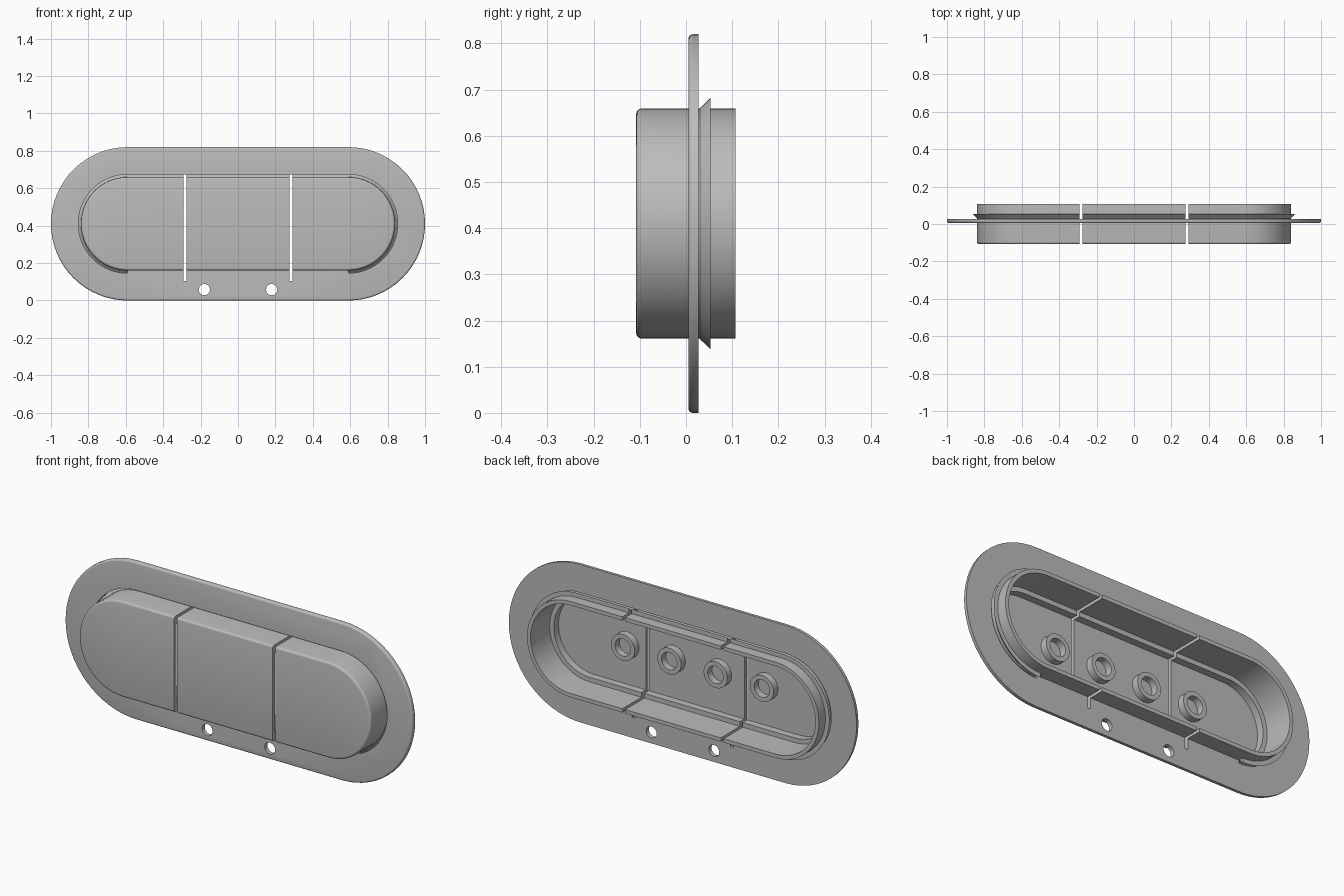
import bpy, bmesh, math
from mathutils import Matrix

if "Cube" in bpy.data.objects:
    bpy.data.objects.remove(bpy.data.objects["Cube"], do_unlink=True)

MID_Z = 0.41     # height of the centre line
HALF = 0.59      # half length of the straight edges
STEPS = 32       # segments per rounded end

grey = bpy.data.materials.new("plain_grey")
grey.use_nodes = True
grey.diffuse_color = (0.5, 0.5, 0.5, 1)
grey.node_tree.nodes["Principled BSDF"].inputs["Base Color"].default_value = (0.5, 0.5, 0.5, 1)


def finish(name, bm):
    bmesh.ops.remove_doubles(bm, verts=bm.verts, dist=0.0001)
    bmesh.ops.recalc_face_normals(bm, faces=bm.faces)
    mesh = bpy.data.meshes.new(name)
    bm.to_mesh(mesh)
    bm.free()
    mesh.materials.append(grey)
    obj = bpy.data.objects.new(name, mesh)
    bpy.context.collection.objects.link(obj)
    return obj


def capsule(r, half):
    """Outline from the lower right, over the top, to the lower left."""
    pts = []
    for side, start in ((1, -90), (-1, 90)):
        for i in range(STEPS + 1):
            a = math.radians(start + 180 * i / STEPS)
            pts.append((side * half + r * math.cos(a), MID_Z + r * math.sin(a)))
    return pts


def sweep(name, section, half=HALF, x=0, around=True, ring=False):
    """Sweep a (radius, y) section round a capsule outline.
    around closes the outline; ring closes the section instead of capping it."""
    bm = bmesh.new()
    loops = [[bm.verts.new((px + x, y, pz)) for px, pz in capsule(r, half)]
             for r, y in section]
    n = len(loops[0])
    pairs = list(zip(loops, loops[1:]))
    if ring:
        pairs.append((loops[-1], loops[0]))
    for a, b in pairs:
        for i in range(n if around else n - 1):
            j = (i + 1) % n
            bm.faces.new((a[i], a[j], b[j], b[i]))
    if not ring:
        bm.faces.new(loops[0])
        bm.faces.new(loops[-1])
    if not around:
        bm.faces.new([l[0] for l in loops])
        bm.faces.new([l[-1] for l in loops])
    return finish(name, bm)


def prism(name, outline, y0, y1):
    bm = bmesh.new()
    face = bm.faces.new([bm.verts.new((x, y0, z)) for x, z in outline])
    new = bmesh.ops.extrude_face_region(bm, geom=[face])["geom"]
    bmesh.ops.translate(bm, vec=(0, y1 - y0, 0),
                        verts=[v for v in new if isinstance(v, bmesh.types.BMVert)])
    return finish(name, bm)


def slot(x, top):
    w = 0.008
    return prism("slot_cutter", [(x - w, 0.105), (x + w, 0.105), (x + w, top), (x - w, top)],
                 -0.2, 0.2)


def cut(obj, cutters):
    for c in cutters:
        c.hide_render = True
        mod = obj.modifiers.new("cut", 'BOOLEAN')
        mod.operation, mod.solver, mod.object = 'DIFFERENCE', 'EXACT', c
        bpy.context.view_layer.objects.active = obj
        bpy.ops.object.modifier_apply(modifier=mod.name)
        bpy.data.objects.remove(c, do_unlink=True)


def fillet(r, y, size):
    """Rounded front edge of a capsule of radius r whose front is at y."""
    return [(r - size + size * math.sin(a), y + size - size * math.cos(a))
            for a in (math.pi / 2 * i / 4 for i in range(5))]


SLOTS = (-0.283, 0.283)

# Face plate; its opening stops short of the lower edge to leave the hinge
plate = sweep("face_plate", fillet(0.41, 0.005, 0.01) + [(0.41, 0.027)])
opening = capsule(0.264, HALF)
opening += [(-HALF, MID_Z - 0.24), (HALF, MID_Z - 0.24)]
cutters = [prism("opening_cutter", opening, -0.2, 0.2)]
cutters += [slot(x, 0.6) for x in SLOTS]
for x in (-0.18, 0.18):
    bm = bmesh.new()
    bmesh.ops.create_cone(bm, cap_ends=True, segments=32, radius1=0.03, radius2=0.03, depth=0.4,
                          matrix=Matrix.Translation((x, 0, 0.058)) @ Matrix.Rotation(math.pi / 2, 4, 'X'))
    cutters.append(finish("hole_cutter", bm))
cut(plate, cutters)

# Hollow button shell with a stepped inside, open at the back
shell = sweep("button_shell", fillet(0.249, -0.108, 0.012) +
              [(0.249, 0.107), (0.229, 0.107), (0.229, -0.05), (0.205, -0.05), (0.205, -0.088)])
cut(shell, [slot(x, 0.75) for x in SLOTS])

# Snap ridge round the top and ends
ridge = sweep("snap_ridge", [(0.24, 0.03), (0.25, 0.03), (0.272, 0.053), (0.24, 0.053)],
              around=False, ring=True)
cut(ridge, [slot(x, 0.75) for x in SLOTS])

# Four hollow bosses on the inside
bosses = [sweep("contact_boss", [(0.068, -0.092), (0.068, -0.052), (0.045, -0.052), (0.045, -0.092)],
                half=0, x=x, ring=True) for x in (-0.4, -0.133, 0.133, 0.4)]

# Smooth the curves, keep the edges sharp
bpy.ops.object.select_all(action='DESELECT')
for obj in [plate, shell, ridge] + bosses:
    obj.select_set(True)
bpy.context.view_layer.objects.active = plate
bpy.ops.object.shade_smooth_by_angle(angle=math.radians(30))
